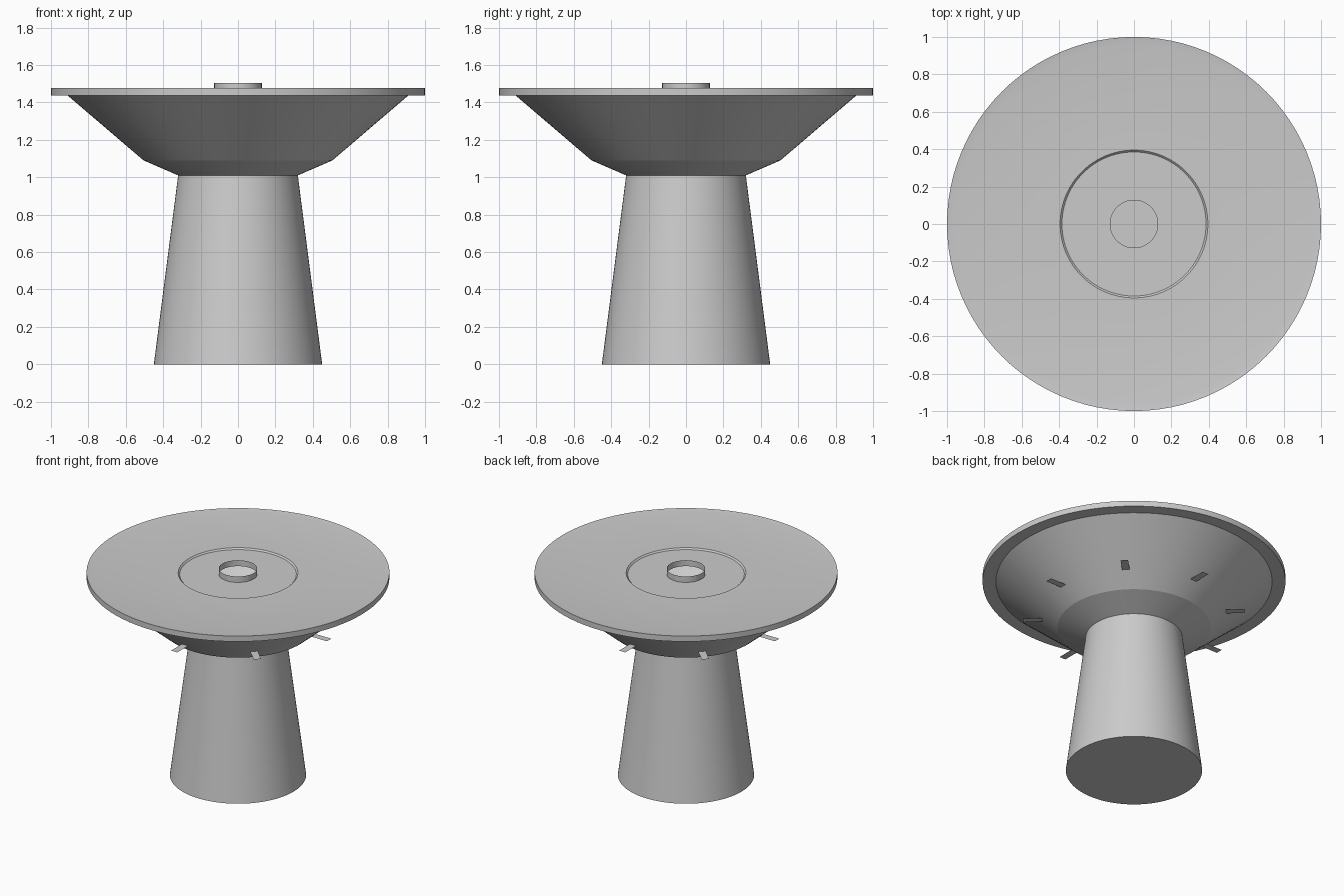
import bpy, bmesh, math

cube = bpy.data.objects.get("Cube")
if cube:
    bpy.data.objects.remove(cube, do_unlink=True)

SEGMENTS = 96

grey = bpy.data.materials.new("plain_grey")
grey.use_nodes = True
colour = (0.6, 0.6, 0.6, 1)
grey.diffuse_color = colour
grey.node_tree.nodes["Principled BSDF"].inputs["Base Color"].default_value = colour


def add_object(name, bm):
    mesh = bpy.data.meshes.new(name)
    bm.to_mesh(mesh)
    bm.free()
    mesh.materials.append(grey)
    obj = bpy.data.objects.new(name, mesh)
    bpy.context.collection.objects.link(obj)
    return obj


def lathe(name, profile):
    """Spin a profile of (radius, height) points about z, bottom outside first."""
    bm = bmesh.new()
    verts = [bm.verts.new((r, 0, z)) for r, z in profile]
    edges = [bm.edges.new(pair) for pair in zip(verts, verts[1:])]
    bmesh.ops.spin(bm, geom=verts + edges, cent=(0, 0, 0), axis=(0, 0, 1),
                   angle=math.tau, steps=SEGMENTS, use_merge=True)
    bmesh.ops.remove_doubles(bm, verts=bm.verts, dist=1e-5)
    bm.normal_update()
    # Make the outer wall of the first sloping band face outwards
    wall = max(bm.faces, key=lambda f: abs(f.normal.xy.dot(f.calc_center_median().xy)))
    if wall.normal.xy.dot(wall.calc_center_median().xy) < 0:
        bmesh.ops.reverse_faces(bm, faces=bm.faces)
    obj = add_object(name, bm)
    bpy.ops.object.select_all(action="DESELECT")
    obj.select_set(True)
    bpy.context.view_layer.objects.active = obj
    bpy.ops.object.shade_smooth_by_angle(angle=math.radians(15))
    return obj


# Tapered column with a closed foot
lathe("pedestal", [(0, 0), (0.45, 0), (0.32, 1.01)])

# Hollow flared bowl, rim, and stepped top with a central opening
lathe("bowl_and_top", [(0.32, 1.01), (0.505, 1.09), (0.912, 1.438), (1, 1.438),
                       (1, 1.478), (0.96, 1.472), (0.395, 1.472),
                       (0.385, 1.462), (0.127, 1.462)])

# Open collar around the central opening
lathe("centre_collar", [(0.127, 1.462), (0.127, 1.505)])

# Eight thin flat tabs around the outside of the bowl
for i in range(8):
    bm = bmesh.new()
    corners = [(0.6, -0.025), (0.735, -0.025), (0.735, 0.025), (0.6, 0.025)]
    bm.faces.new([bm.verts.new((x, y, 0)) for x, y in corners])
    tab = add_object(f"bowl_tab_{i + 1}", bm)
    tab.location.z = 1.18
    tab.rotation_euler.z = i * math.tau / 8
